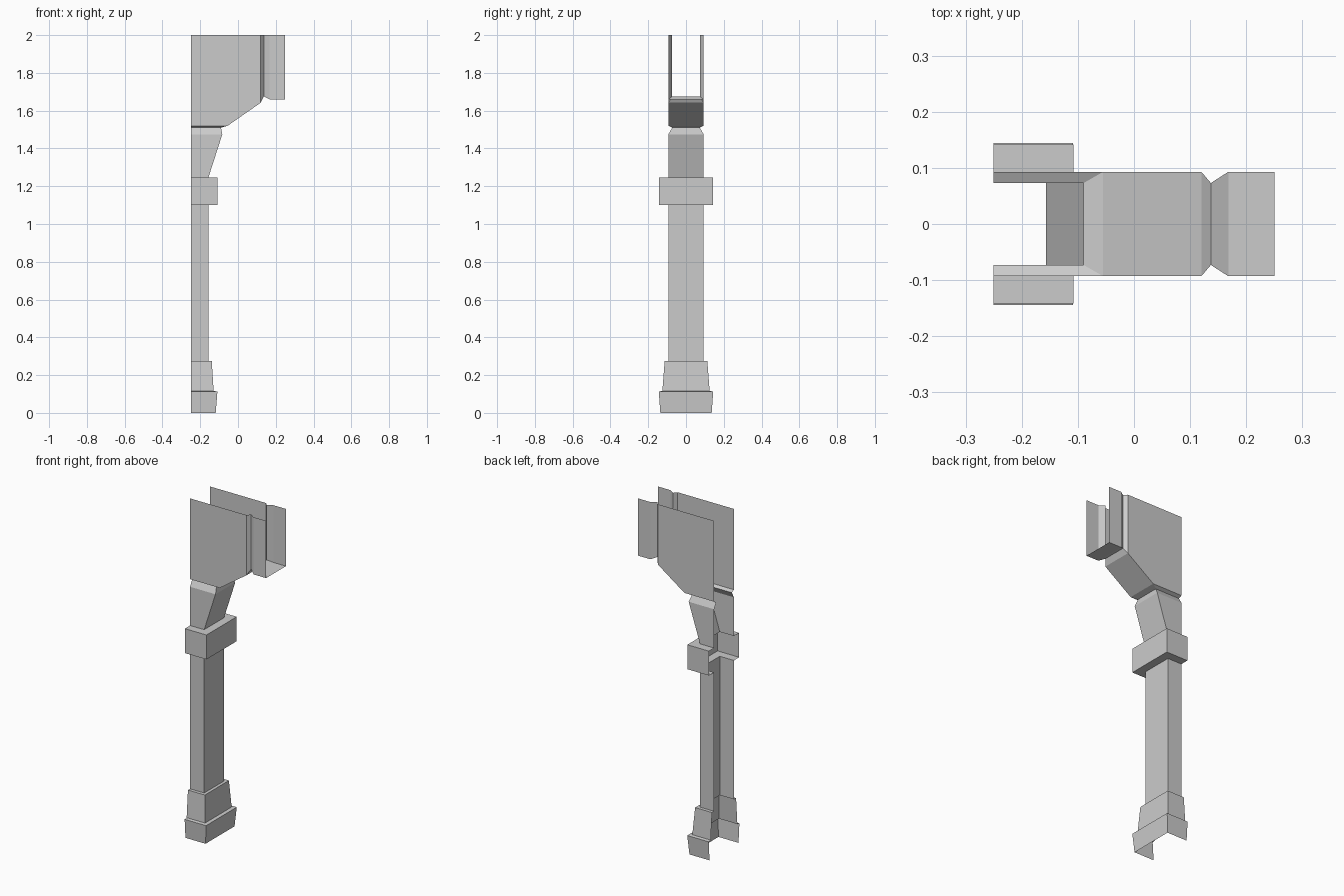
import bpy, bmesh

if "Cube" in bpy.data.objects:
    bpy.data.objects.remove(bpy.data.objects["Cube"])

BACK, TOP = -0.25, 2.0      # open wall side and open top of the shell


def shell(name, strips):
    """Loft each list of open point-rows into quads and merge them into one object."""
    bm = bmesh.new()
    for rows in strips:
        rows = [[bm.verts.new(p) for p in row] for row in rows]
        for a, b in zip(rows, rows[1:]):
            for i in range(len(a) - 1):
                bm.faces.new((a[i], a[i + 1], b[i + 1], b[i]))
    bmesh.ops.remove_doubles(bm, verts=bm.verts, dist=0.0005)
    bmesh.ops.dissolve_limit(bm, angle_limit=0.01, verts=bm.verts, edges=bm.edges)
    me = bpy.data.meshes.new(name)
    bm.to_mesh(me)
    bm.free()
    ob = bpy.data.objects.new(name, me)
    bpy.context.collection.objects.link(ob)
    return ob


def column(name, sections):
    """Three-sided column open at the wall: sections are (z, front x, half width)."""
    return shell(name, [[[(BACK, -h, z), (x, -h, z), (x, h, z), (BACK, h, z)]
                         for z, x, h in sections]])


# Tapered two-step base
column("base", [(0, -0.118, 0.136), (0.113, -0.109, 0.144),
                (0.116, -0.129, 0.125), (0.275, -0.139, 0.113),
                (0.275, -0.157, 0.093)])

# Plain shaft
column("shaft", [(0.275, -0.157, 0.093), (1.10, -0.157, 0.093)])

# Block capital
column("capital", [(1.10, -0.157, 0.093), (1.10, -0.108, 0.142),
                   (1.245, -0.108, 0.142), (1.245, -0.157, 0.093)])

# Flared bracket with a chamfered neck under the arch
column("bracket", [(1.245, -0.157, 0.093), (1.475, -0.083, 0.093),
                   (1.51, -0.09, 0.073), (1.52, -0.055, 0.093)])

# Arch beam: stations are (x, underside z, half width), with a V groove
stations = [(-0.055, 1.52, 0.093), (0.12, 1.642, 0.093), (0.137, 1.675, 0.073),
            (0.168, 1.66, 0.093), (0.25, 1.66, 0.093)]
arch = [[(x, -h, TOP), (x, -h, z), (x, h, z), (x, h, TOP)] for x, z, h in stations]
near = [[(x, -0.093, TOP), (x, -0.093, 1.52)] for x in (BACK, -0.055)]
far = [[(x, 0.093, 1.52), (x, 0.093, TOP)] for x in (BACK, -0.055)]
shell("arch_beam", [arch, near, far])
